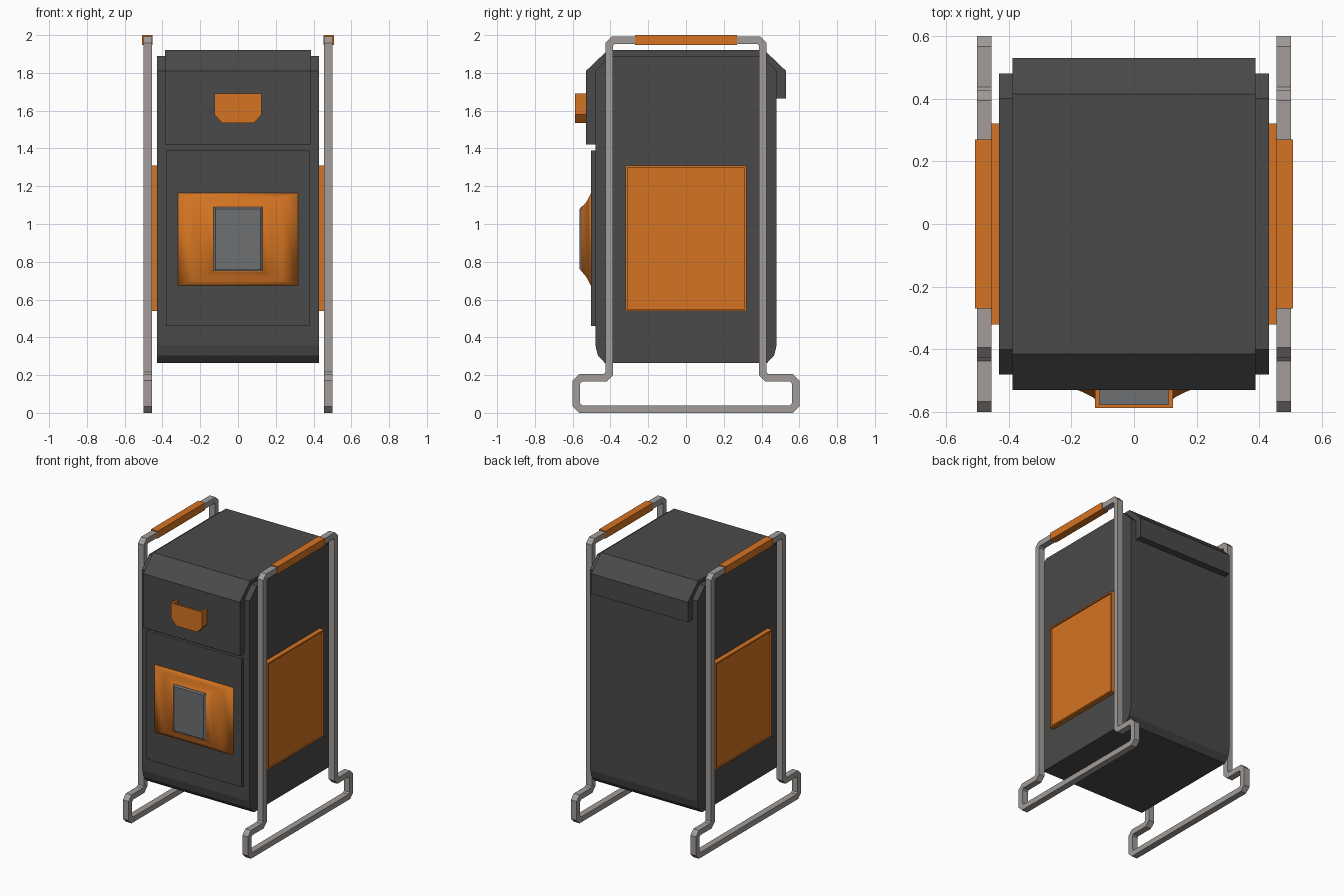
import bpy
import bmesh
from mathutils import Vector

cube = bpy.data.objects.get("Cube")
if cube:
    bpy.data.objects.remove(cube)


def material(name, rgb):
    m = bpy.data.materials.new(name)
    m.use_nodes = True
    m.diffuse_color = (*rgb, 1)
    m.node_tree.nodes["Principled BSDF"].inputs["Base Color"].default_value = (*rgb, 1)
    return m


CHARCOAL = material("charcoal", (0.068, 0.068, 0.068))
ORANGE = material("orange", (0.66, 0.175, 0.016))
STEEL = material("steel", (0.36, 0.335, 0.32))
GREY = material("slate grey", (0.155, 0.16, 0.17))


def finish(name, bm, mat, recalc=True):
    if recalc:
        bmesh.ops.recalc_face_normals(bm, faces=bm.faces)
    me = bpy.data.meshes.new(name)
    bm.to_mesh(me)
    bm.free()
    me.materials.append(mat)
    ob = bpy.data.objects.new(name, me)
    bpy.context.collection.objects.link(ob)
    return ob


def extrude(name, points, direction, mat):
    """Closed outline pushed along a direction."""
    bm = bmesh.new()
    face = bm.faces.new([bm.verts.new(p) for p in points])
    res = bmesh.ops.extrude_face_region(bm, geom=[face])
    verts = [g for g in res["geom"] if isinstance(g, bmesh.types.BMVert)]
    bmesh.ops.translate(bm, verts=verts, vec=direction)
    return finish(name, bm, mat)


def side_profile(name, yz, half_width, mat):
    return extrude(name, [(-half_width, y, z) for y, z in yz], (2 * half_width, 0, 0), mat)


def box(name, lo, hi, mat):
    pts = [(lo[0], lo[1], lo[2]), (hi[0], lo[1], lo[2]),
           (hi[0], hi[1], lo[2]), (lo[0], hi[1], lo[2])]
    return extrude(name, pts, (0, 0, hi[2] - lo[2]), mat)


def front_loft(name, rings, mat, smooth=False):
    """Stacked rectangles (half width, bottom, top, y) closed at the front."""
    bm = bmesh.new()
    loops = [[bm.verts.new(p) for p in ((-w, y, a), (w, y, a), (w, y, b), (-w, y, b))]
             for w, a, b, y in rings]
    for r, s in zip(loops, loops[1:]):
        for i in range(4):
            j = (i + 1) % 4
            bm.faces.new((r[i], r[j], s[j], s[i])).smooth = smooth
    bm.faces.new(loops[-1])
    return finish(name, bm, mat, recalc=False)


def cut_corners(points, size):
    out = []
    for i, p in enumerate(points):
        for q in (points[i - 1], points[(i + 1) % len(points)]):
            out.append(p + (q - p).normalized() * size)
    return out


def tube_loop(name, path, x, half_x, half_t, mat):
    """Rectangular bar swept round a closed path in the side plane."""
    bm = bmesh.new()
    rings = []
    for i, p in enumerate(path):
        a = (p - path[i - 1]).normalized()
        b = (path[(i + 1) % len(path)] - p).normalized()
        na, nb = Vector((-a.y, a.x)), Vector((-b.y, b.x))
        n = (na + nb).normalized()
        n *= half_t / n.dot(na)
        rings.append([bm.verts.new((x + sx * half_x, p.x + sn * n.x, p.y + sn * n.y))
                      for sx, sn in ((-1, -1), (1, -1), (1, 1), (-1, 1))])
    for i, r in enumerate(rings):
        s = rings[(i + 1) % len(rings)]
        for k in range(4):
            m = (k + 1) % 4
            bm.faces.new((r[k], r[m], s[m], s[k]))
    return finish(name, bm, mat)


# Main body
half = [(0.43, 0.265), (0.467, 0.305), (0.48, 0.36), (0.48, 1.81), (0.40, 1.89)]
side_profile("body", half + [(-y, z) for y, z in reversed(half)], 0.43, CHARCOAL)

# Lid wrapping over the top, longer at the front
side_profile("lid", [
    (-0.53, 1.42), (-0.53, 1.81), (-0.415, 1.92), (0.415, 1.92), (0.53, 1.81),
    (0.53, 1.665), (0.475, 1.665), (0.475, 1.75), (0.38, 1.85),
    (-0.38, 1.85), (-0.475, 1.75), (-0.475, 1.42)], 0.387, CHARCOAL)

# Front door
box("front_door", (-0.38, -0.502, 0.46), (0.38, -0.47, 1.39), CHARCOAL)

# Flared surround and its window
front_loft("window_surround", [
    (0.317, 0.675, 1.163, -0.50), (0.317, 0.675, 1.163, -0.504),
    (0.235, 0.70, 1.135, -0.517), (0.175, 0.725, 1.11, -0.531),
    (0.132, 0.748, 1.092, -0.552)], ORANGE, smooth=True)
front_loft("window", [
    (0.13, 0.75, 1.09, -0.545), (0.13, 0.75, 1.09, -0.554),
    (0.118, 0.763, 1.079, -0.563)], GREY)

# Cup handle on the lid: front plate, rim following the outline, grey floor
outline = [(-0.125, 1.69), (-0.125, 1.58), (-0.085, 1.535),
           (0.085, 1.535), (0.125, 1.58), (0.125, 1.69)]
inner = [(x * 0.88, max(z, 1.55) if z < 1.6 else z) for x, z in outline]
extrude("handle_front", [(x, -0.587, z) for x, z in outline], (0, 0.012, 0), ORANGE)
extrude("handle_rim", [(x, -0.576, z) for x, z in outline + inner[::-1]],
        (0, 0.05, 0), ORANGE)
box("handle_floor", (-0.11, -0.576, 1.575), (0.11, -0.528, 1.583), GREY)

# Frames, grips and side panels on both sides
right_half = [(0.407, 1.973), (0.407, 0.185), (0.58, 0.185), (0.58, 0.02)]
corners = [Vector(p) for p in right_half + [(-y, z) for y, z in reversed(right_half)]]
path = cut_corners(corners, 0.022)
for label, s in (("left", 1), ("right", -1)):
    tube_loop(label + "_frame", path, s * 0.478, 0.023, 0.02, STEEL)
    box(label + "_grip", (s * 0.48 - 0.027, -0.27, 1.947),
        (s * 0.48 + 0.027, 0.27, 2.0), ORANGE)

    bm = bmesh.new()
    bmesh.ops.create_cube(bm, size=1)
    bmesh.ops.scale(bm, vec=(0.05, 0.64, 0.77), verts=bm.verts)
    bmesh.ops.translate(bm, vec=(s * 0.44, 0, 0.925), verts=bm.verts)
    bm.normal_update()
    outer = [f for f in bm.faces if f.normal.x * s > 0.9]
    bmesh.ops.inset_region(bm, faces=outer, thickness=0.014)
    bmesh.ops.inset_region(bm, faces=outer, thickness=0.002, depth=-0.008)
    finish(label + "_side_panel", bm, ORANGE)
